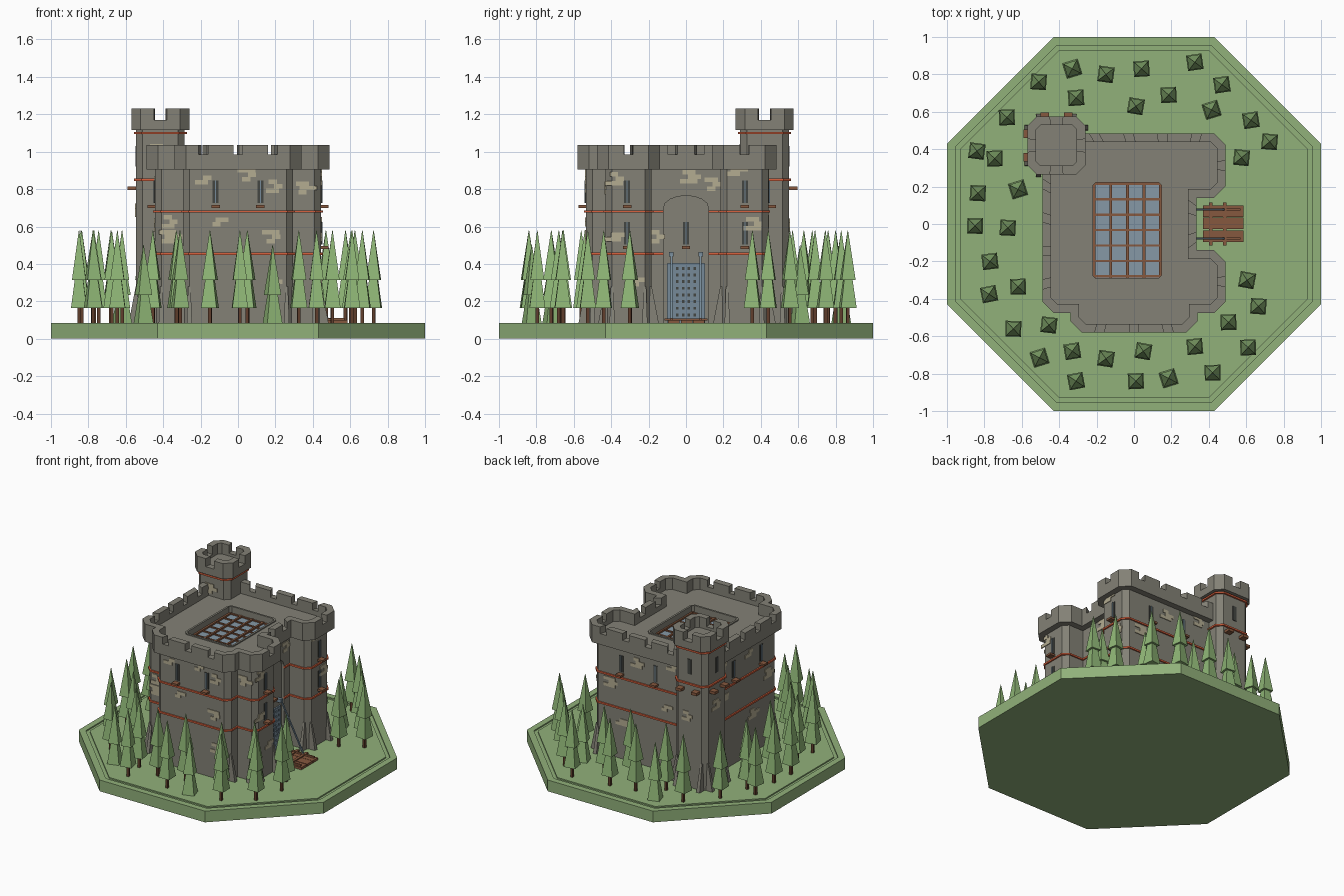
import bpy, math, random
from mathutils import Vector

if "Cube" in bpy.data.objects:
    bpy.data.objects.remove(bpy.data.objects["Cube"])
random.seed(4)

def mat(name, r, g, b):
    m = bpy.data.materials.new(name)
    m.diffuse_color = [((c / 255 + 0.055) / 1.055) ** 2.4 for c in (r, g, b)] + [1]
    m.use_nodes = True
    m.node_tree.nodes["Principled BSDF"].inputs["Base Color"].default_value = m.diffuse_color
    return m

STONE = mat("grey_stone", 131, 129, 118)
TAN = mat("tan_brick", 180, 172, 145)
ORANGE = mat("orange_trim", 218, 98, 62)
GRASS = mat("grass_green", 145, 177, 122)
LEAF = mat("leaf_green", 143, 182, 118)
TRUNK = mat("trunk_brown", 96, 62, 44)
WOOD = mat("wood_brown", 134, 88, 62)
GLASS = mat("glass_blue", 134, 153, 166)
METAL = mat("steel_blue", 118, 138, 152)
DARK = mat("dark_slit", 68, 70, 66)

parts = {}

def loft(name, m, a, b):
    """Closed solid between two loops of 3D points (counter-clockwise from above)."""
    vs, fs, _ = parts.setdefault(name, ([], [], m))
    k, n = len(vs), len(a)
    vs += [tuple(p) for p in a] + [tuple(p) for p in b]
    fs += [[k + i, k + (i + 1) % n, k + n + (i + 1) % n, k + n + i] for i in range(n)]
    fs += [[k + i for i in reversed(range(n))], [k + n + i for i in range(n)]]

def prism(name, m, poly, z0, z1):
    loft(name, m, [(x, y, z0) for x, y in poly], [(x, y, z1) for x, y in poly])

def box(name, m, x0, x1, y0, y1, z0, z1):
    prism(name, m, [(x0, y0), (x1, y0), (x1, y1), (x0, y1)], z0, z1)

def chamfer_rect(x0, x1, y0, y1, c):
    return [(x0 + c, y0), (x1 - c, y0), (x1, y0 + c), (x1, y1 - c),
            (x1 - c, y1), (x0 + c, y1), (x0, y1 - c), (x0, y0 + c)]

def normal(p, q):
    return Vector((q[1] - p[1], p[0] - q[0])).normalized()

def offset(poly, d):
    out = []
    for i, p in enumerate(poly):
        n1, n2 = normal(poly[i - 1], p), normal(p, poly[(i + 1) % len(poly)])
        out.append(tuple(Vector(p) + (n1 + n2) * (d / (1 + n1.dot(n2)))))
    return out

def ring(name, m, poly, d0, d1, z0, z1, gap=0, pitch=1, skip=None):
    """Wall following a polygon; gap > 0 leaves crenels along the longer edges."""
    a, b = offset(poly, d0), offset(poly, d1)
    for i in range(len(poly)):
        j = (i + 1) % len(poly)
        if i == skip:
            continue
        L = (Vector(b[j]) - Vector(b[i])).length
        cuts = [0, 1]
        if gap and L > 0.1:
            n = max(1, round(L / pitch))
            h = gap / L / 2
            cuts = [0] + [(k + 0.5) / n + s for k in range(n) for s in (-h, h)] + [1]
        for t0, t1 in zip(cuts[::2], cuts[1::2]):
            at = lambda l, t: tuple(Vector(l[i]).lerp(Vector(l[j]), t))
            prism(name, m, [at(b, t0), at(b, t1), at(a, t1), at(a, t0)], z0, z1)

def plate(name, m, x, y, n, w, z0, z1, t, shift=0):
    """Upright box on a wall point with outward normal n."""
    n = Vector(n)
    u = Vector((-n.y, n.x))
    c = Vector((x, y)) + u * shift
    prism(name, m, [c - u * w / 2 + n * t, c + u * w / 2 + n * t,
                    c + u * w / 2 - n * 0.003, c - u * w / 2 - n * 0.003], z0, z1)

F, R, B, Lf = (0, -1), (1, 0), (0, 1), (-1, 0)

# Octagonal ground with a shallow groove near its rim
ground = chamfer_rect(-1, 1, -1, 1, 0.57)
prism("ground", GRASS, ground, 0, 0.074)
ring("ground_rim", GRASS, ground, -0.045, 0, 0.074, 0.083)
prism("ground_lawn", GRASS, offset(ground, -0.07), 0.074, 0.083)
G = 0.083

# Keep outline: front bay, chamfered corners, gate recess on the right
keep = [(-0.295, -0.43), (-0.295, -0.5), (-0.26, -0.535), (0.26, -0.535), (0.295, -0.5),
        (0.295, -0.43), (0.41, -0.43), (0.445, -0.395), (0.445, -0.22), (0.41, -0.185),
        (0.29, -0.185), (0.29, 0.185), (0.41, 0.185), (0.445, 0.22), (0.445, 0.405),
        (0.41, 0.44), (-0.445, 0.44), (-0.445, -0.395), (-0.41, -0.43)]
prism("keep_walls", STONE, keep, G - 0.005, 0.95)
ring("keep_parapet", STONE, keep, -0.001, 0.045, 0.905, 0.985)
ring("keep_merlons", STONE, keep, -0.001, 0.045, 0.985, 1.035, 0.05, 0.17)
for z in (0.455, 0.68):
    ring("keep_trim", ORANGE, keep, 0, 0.01, z - 0.006, z + 0.006, skip=10)
    for s in (-1, 1):
        plate("keep_trim", ORANGE, 0.29, s * 0.152, R, 0.065, z - 0.006, z + 0.006, 0.01)

# Corner tower
tower = chamfer_rect(-0.545, -0.285, 0.29, 0.55, 0.035)
prism("tower_walls", STONE, tower, G - 0.005, 1.15)
ring("tower_parapet", STONE, tower, -0.022, 0.025, 1.115, 1.17)
ring("tower_merlons", STONE, tower, -0.022, 0.025, 1.17, 1.23, 0.07, 0.3)
for z in (0.85, 1.1):
    ring("tower_trim", ORANGE, tower, 0, 0.012, z - 0.006, z + 0.006)

# Sloped buttress fins at the chamfered corners
for poly in (keep, tower):
    for i, p in enumerate(poly):
        j = (i + 1) % len(poly)
        q = poly[j]
        if (Vector(q) - Vector(p)).length < 0.055:
            for pt, n in ((p, normal(poly[i - 1], p)), (q, normal(q, poly[(j + 1) % len(poly)]))):
                u, c = Vector((-n.y, n.x)) * 0.014, Vector(pt)
                base = [c - u + n * 0.04, c + u + n * 0.04, c + u - n * 0.01, c - u - n * 0.01]
                top = [c - u * .5 + n * 0.002, c + u * .5 + n * 0.002, c + u * .5 - n * 0.01, c - u * .5 - n * 0.01]
                loft("buttresses", STONE, [(*v, G - 0.003) for v in base], [(*v, 0.28) for v in top])

# Skylight: sunken panes with a wooden grid
prism("skylight_cutter", STONE, chamfer_rect(-0.22, 0.147, -0.29, 0.222, 0.015), 0.895, 1.1)
ring("skylight_rim", STONE, chamfer_rect(-0.22, 0.147, -0.29, 0.222, 0.015), 0, 0.014, 0.945, 0.958)
box("skylight_glass", GLASS, -0.219, 0.146, -0.289, 0.221, 0.892, 0.903)
for k in range(5):
    x = -0.212 + k * 0.0885
    box("skylight_bars", WOOD, x - 0.007, x + 0.007, -0.289, 0.221, 0.9, 0.915)
for k in range(7):
    y = -0.28 + k * 0.0825
    box("skylight_bars", WOOD, -0.219, 0.146, y - 0.006, y + 0.006, 0.9, 0.911)

# Arched gate niche cutter, gate lattice, bridge and chains
arch = [(-0.12, 0.07), (0.12, 0.07)] + [(0.12 * math.cos(t * math.pi / 8), 0.7 + 0.065 * math.sin(t * math.pi / 8)) for t in range(9)]
loft("gate_cutter", STONE, [(0.27, y, z) for y, z in arch], [(0.35, y, z) for y, z in arch])
plate("gate_back", DARK, 0.27, 0, R, 0.2, G, 0.4, 0.004)
for k in range(7):
    plate("gate_lattice", METAL, 0.27, -0.093 + k * 0.031, R, 0.018, G, 0.4, 0.012)
for k in range(9):
    z = 0.1 + k * 0.0355
    plate("gate_lattice", METAL, 0.27, 0, R, 0.2, z, z + 0.02, 0.01)
for y in (-0.065, 0.003, 0.068):
    box("bridge_planks", WOOD, 0.37, 0.585, y - 0.031, y + 0.031, G, 0.1)
for x in (0.41, 0.485):
    box("bridge_straps", WOOD, x - 0.01, x + 0.01, -0.115, 0.115, 0.098, 0.108)
for s in (-1, 1):
    y = s * 0.078
    sq = [(-0.005, -0.005), (0.005, -0.005), (0.005, 0.005), (-0.005, 0.005)]
    loft("bridge_chains", METAL, [(0.485 + a, y + b, 0.1) for a, b in sq], [(0.295 + a, y + b, 0.46) for a, b in sq])
    box("chain_brackets", METAL, 0.265, 0.305, y - 0.012, y + 0.012, 0.44, 0.465)
    box("bridge_rails", WOOD, 0.37, 0.57, y - 0.006, y + 0.006, 0.1, 0.112)

# Arrow slits with wooden sills
def slit(x, y, n, z):
    plate("window_slits", DARK, x, y, n, 0.032, z, z + 0.12, 0.004)
    plate("window_bars", METAL, x, y, n, 0.007, z, z + 0.12, 0.008)
    plate("window_sills", WOOD, x, y, n, 0.045, z - 0.025, z - 0.01, 0.04)

for x in (-0.12, 0.12):
    slit(x, -0.535, F, 0.725)
for y in (-0.315, 0.315):
    for z in (0.725, 0.505):
        slit(0.445, y, R, z)
slit(0.27, 0, R, 0.505)
for x in (-0.06, 0.22):
    slit(x, 0.44, B, 0.725)
for y in (-0.24, 0.08):
    slit(-0.445, y, Lf, 0.725)
for d in (-0.063, 0.063):
    plate("tower_pegs", WOOD, -0.415 + d, 0.55, B, 0.045, 0.795, 0.815, 0.045)
    plate("tower_pegs", WOOD, -0.545, 0.42 + d, Lf, 0.045, 0.795, 0.815, 0.045)
for x, y, n in ((-0.415, 0.55, B), (-0.545, 0.42, Lf)):
    plate("window_slits", DARK, x, y, n, 0.03, 0.92, 1.03, 0.004)

# Exposed tan brick patches, staggered in rows
def bricks(x, y, n, z):
    for r in range(random.choice((2, 3))):
        w = random.choice((0.045, 0.07, 0.095))
        plate("brick_patches", TAN, x, y, n, w, z + r * 0.024 - 0.03, z + r * 0.024 - 0.006, 0.005, (r % 2) * 0.03 - 0.015)

for x, z in ((-0.18, 0.855), (0.2, 0.81), (-0.1, 0.63), (0.19, 0.54), (0.2, 0.3), (0.06, 0.87)):
    bricks(x, -0.535, F, z)
for x, z in ((-0.36, 0.62), (-0.36, 0.54), (0.36, 0.8)):
    bricks(x, -0.43, F, z)
for y, z in ((-0.37, 0.85), (-0.27, 0.31), (-0.38, 0.55), (0.27, 0.9), (0.37, 0.61)):
    bricks(0.445, y, R, z)
for y, z in ((0.03, 0.86), (0.15, 0.82), (-0.15, 0.54)):
    bricks(0.27 if abs(y) < 0.1 and z < 0.7 else 0.29, y, R, z)
for x, z in ((0.3, 0.62), (0.08, 0.82), (-0.15, 0.56), (0.2, 0.36), (-0.2, 0.87)):
    bricks(x, 0.44, B, z)
for y, z in ((-0.33, 0.6), (-0.1, 0.84), (0.18, 0.62), (-0.15, 0.37), (0.2, 0.85)):
    bricks(-0.445, y, Lf, z)
bricks(-0.4, 0.55, B, 0.6)
bricks(-0.545, 0.42, Lf, 0.68)
bricks(-0.42, 0.29, F, 1.0)

# Two-tier pine trees; a few are sunk so their trunks are hidden
trees = [(-.51, .76), (-.33, .83), (-.15, .8), (.04, .83), (.325, .865), (.47, .745), (-.31, .675),
         (.01, .63), (.185, .69), (.415, .61), (.625, .555), (.725, .44), (.575, .355), (-.68, .57),
         (-.84, .39), (-.745, .35), (-.835, .165), (-.62, .185), (-.85, -.01), (-.675, -.02),
         (-.77, -.2), (-.775, -.375), (-.62, -.335), (-.645, -.56), (-.455, -.54), (-.505, -.715),
         (-.33, -.68), (-.15, -.72), (.05, -.68), (.325, -.655), (.61, -.66), (-.31, -.84),
         (.01, -.84), (.185, -.825), (.42, -.795), (.505, -.525), (.665, -.44), (.605, -.3)]

def square(x, y, half, a, z):
    return [(x + half * 1.414 * math.cos(a + k * math.pi / 2),
             y + half * 1.414 * math.sin(a + k * math.pi / 2), z) for k in range(4)]

for i, (x, y) in enumerate(trees):
    sunk = i % 8 == 1
    a = math.pi / 4 + (0.3 if sunk else random.uniform(-0.2, 0.2))
    d = -0.08 if sunk else 0
    if not sunk:
        loft("tree_trunks", TRUNK, square(x, y, 0.009, a, G - 0.003), square(x, y, 0.009, a, 0.18))
    for z0, z1, h in ((0.165, 0.48, 0.042), (0.315, 0.58, 0.037)):
        loft("tree_leaves", LEAF, square(x, y, h, a, z0 + d), square(x, y, 0.001, a, z1 + d))

# Make the objects
objs = {}
for name, (vs, fs, m) in parts.items():
    me = bpy.data.meshes.new(name)
    me.from_pydata(vs, [], fs)
    me.materials.append(m)
    objs[name] = bpy.data.objects.new(name, me)
    bpy.context.collection.objects.link(objs[name])

# Cut the skylight pit and the gate niche
for c in ("skylight_cutter", "gate_cutter"):
    mod = objs["keep_walls"].modifiers.new(c, "BOOLEAN")
    mod.operation, mod.solver, mod.object = "DIFFERENCE", "EXACT", objs[c]
    objs[c].hide_render = True
    objs[c].hide_set(True)
